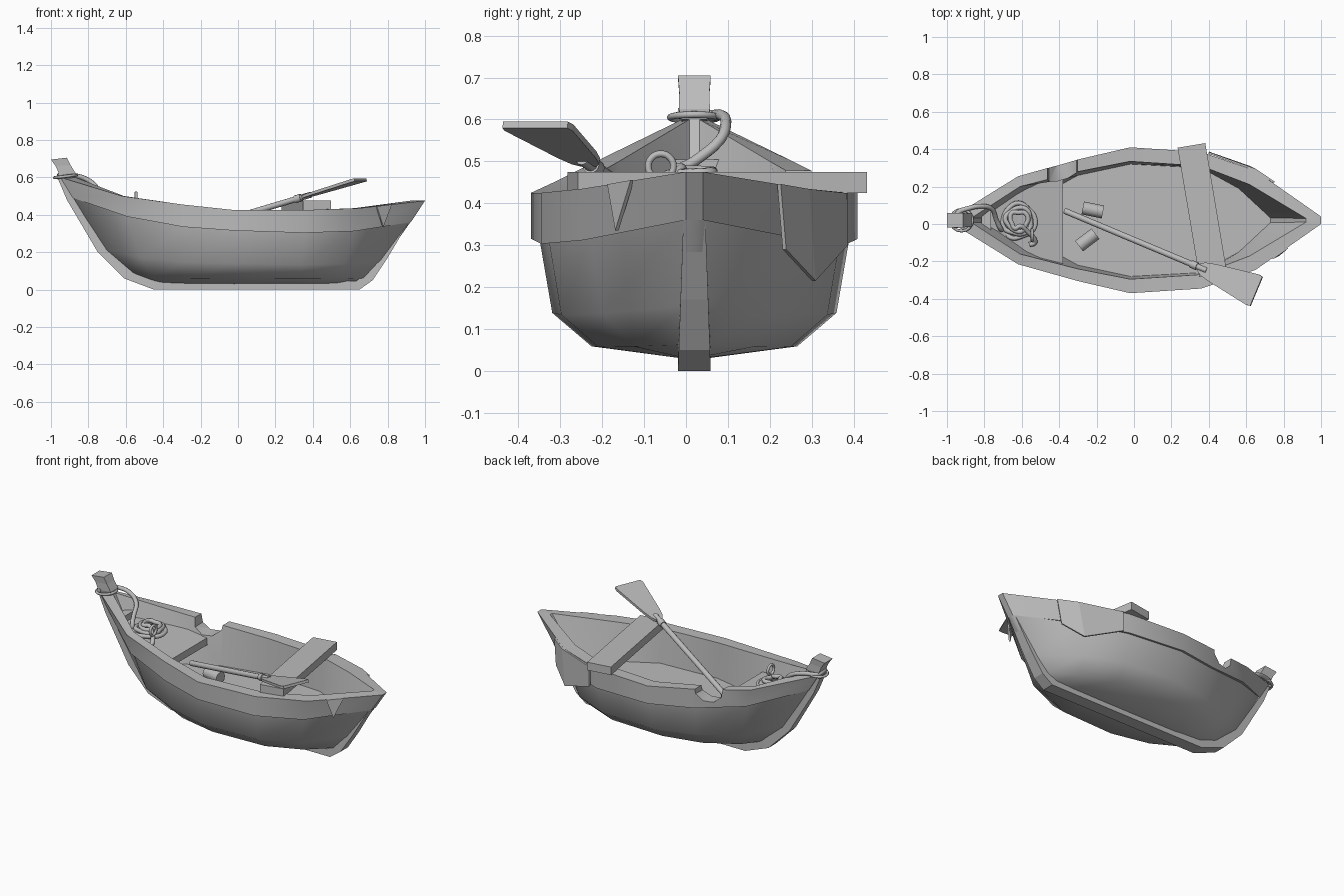
import bpy, bmesh, math
from mathutils import Vector

if "Cube" in bpy.data.objects:
    bpy.data.objects.remove(bpy.data.objects["Cube"])

CY = 0.02  # centreline of the hull

grey = bpy.data.materials.new("weathered_grey")
grey.use_nodes = True
grey.diffuse_color = (0.5, 0.5, 0.5, 1)
grey.node_tree.nodes["Principled BSDF"].inputs["Base Color"].default_value = (0.5, 0.5, 0.5, 1)


def finish(obj, angle=None):
    obj.data.materials.clear()
    obj.data.materials.append(grey)
    if angle:
        bpy.ops.object.select_all(action='DESELECT')
        obj.select_set(True)
        bpy.context.view_layer.objects.active = obj
        bpy.ops.object.shade_smooth_by_angle(angle=math.radians(angle))
    return obj


def make(name, verts, faces):
    mesh = bpy.data.meshes.new(name)
    mesh.from_pydata([tuple(v) for v in verts], [], faces)
    bm = bmesh.new()
    bm.from_mesh(mesh)
    bmesh.ops.recalc_face_normals(bm, faces=bm.faces)
    bm.to_mesh(mesh)
    bm.free()
    obj = bpy.data.objects.new(name, mesh)
    bpy.context.collection.objects.link(obj)
    return finish(obj)


def loft(name, rings):
    """Closed skin over rings whose points mirror end to end."""
    n = len(rings[0])
    faces = [(r * n + i, r * n + (i + 1) % n, (r + 1) * n + (i + 1) % n, (r + 1) * n + i)
             for r in range(len(rings) - 1) for i in range(n)]
    for base in (0, (len(rings) - 1) * n):
        faces += [(base + i, base + i + 1, base + n - 2 - i, base + n - 1 - i)
                  for i in range(n // 2 - 1)]
    return make(name, [p for ring in rings for p in ring], faces)


def mirrored(half):
    return ([(x, CY + y, z) for x, y, z in half]
            + [(x, CY - y, z) for x, y, z in reversed(half)])


def box(name, loc, size, turn=0):
    bpy.ops.mesh.primitive_cube_add(size=1, location=loc, rotation=(0, 0, turn))
    obj = bpy.context.object
    obj.name, obj.scale = name, size
    return finish(obj)


def rod(name, a, b, radius, sides=12):
    a, b = Vector(a), Vector(b)
    bpy.ops.mesh.primitive_cylinder_add(vertices=sides, radius=radius, depth=(b - a).length,
                                        location=(a + b) / 2)
    obj = bpy.context.object
    obj.name = name
    obj.rotation_euler = (b - a).to_track_quat('Z', 'Y').to_euler()
    return finish(obj, 40)


def rope(name, points, radius=0.014, cyclic=False):
    curve = bpy.data.curves.new(name, 'CURVE')
    curve.dimensions = '3D'
    curve.bevel_depth, curve.bevel_resolution, curve.resolution_u = radius, 2, 4
    curve.use_fill_caps = True
    spline = curve.splines.new('BEZIER')
    spline.bezier_points.add(len(points) - 1)
    for bp, p in zip(spline.bezier_points, points):
        bp.co = p
        bp.handle_left_type = bp.handle_right_type = 'AUTO'
    spline.use_cyclic_u = cyclic
    obj = bpy.data.objects.new(name, curve)
    bpy.context.collection.objects.link(obj)
    return finish(obj)


# Hull: rail x, half width, rail z, strake z, keel x, keel z, sharpness,
# then inner rail x and half width, floor x and half width
FLOOR = 0.21
stations = [
    (-.95, .03, .60, .49, -.47, .045, 1.0, -.87, .012, -.68, .012),
    (-.62, .235, .50, .39, -.42, .035, 1.8, -.61, .18, -.50, .13),
    (-.30, .325, .455, .335, -.25, .03, 1.1, -.30, .26, -.30, .24),
    (-.02, .39, .425, .315, -.02, .03, 1.0, -.02, .315, -.02, .30),
    (.36, .365, .425, .303, .33, .03, 1.0, .36, .29, .36, .28),
    (.65, .265, .435, .312, .52, .03, 1.3, .62, .19, .56, .17),
    (1.0, .02, .475, .36, .64, .03, 1.0, .92, .01, .73, .012)]
rings = []
for xt, w, zt, zs, xb, zb, p, xi, wi, xf, wf in stations:
    f1, f2, f3 = (.14, .5, .78) if xt < 0 else (.21, .62, .83)
    along = lambda f: xt + (xb - xt) * f
    rise = lambda f: zb + (zs - zb) * f
    rings.append(mirrored([
        (xf, wf, FLOOR), (xi, wi, zt), (xt, w, zt), (along(f1), w, zs),
        (along(f1), w * .95 ** p, zs + .004), (along(f2), w * .87 ** p, rise(.38)),
        (along(f3), w * .63 ** p, rise(.1)), (xb, w * .08, zb)]))
hull = loft("hull", rings)

# Broken notch in the left rail
cutter = rod("notch_cutter", (-.38, .15, .465), (-.38, .5, .475), .085, 9)
cutter.hide_render = True
cut = hull.modifiers.new("notch", 'BOOLEAN')
cut.operation, cut.object, cut.solver = 'DIFFERENCE', cutter, 'EXACT'
bpy.context.view_layer.objects.active = hull
bpy.ops.object.modifier_apply(modifier=cut.name)
bpy.data.objects.remove(cutter)
finish(hull, 48)

# Keel running up into stem and stern posts
outer = [(-.97, .61), (-.915, .48), (-.75, .2), (-.61, .06), (-.45, 0),
         (.65, 0), (.72, .05), (.8, .17), (.91, .355)]
inner = [(-.89, .61), (-.84, .48), (-.68, .2), (-.56, .09), (-.44, .045),
         (.63, .045), (.68, .08), (.74, .18), (.86, .355)]
width = lambda z: .039 - .035 * min(z, .4)
loft("keel", [mirrored([(a, width(c), c), (b, width(c), d)])
              for (a, c), (b, d) in zip(outer, inner)])

# Stem head
loft("stem_head", [mirrored([(a, w, c), (b, w, d)]) for a, c, b, d, w in (
    (-.965, .585, -.87, .60, .03), (-.955, .615, -.87, .625, .037),
    (-.975, .66, -.895, .665, .036), (-1.0, .695, -.915, .705, .039))])

# Bow deck and cross beam
loft("bow_deck", [mirrored([(x, w, z - .045), (x, w, z)]) for x, w, z in (
    (-.38, .243, .372), (-.62, .175, .425), (-.85, .02, .49))])
box("bow_beam", (-.79, .02, .485), (.05, .15, .04))

# Loose plank across the rails
box("seat_plank", (.365, .075, .45), (.15, .70, .05), math.radians(9.5))

# Oar: tapered blade on a round shaft
grip, tip = Vector((-.37, .07, .28)), Vector((.655, -.36, .587))
axis = tip - grip
side = Vector((-axis.y, axis.x, 0)).normalized()
up = axis.cross(side).normalized() * .008
rod("oar_shaft", grip, grip + axis * .74, .016)
rod("oar_collar", grip + axis * .66, grip + axis * .69, .021)
blade = []
for f, w in ((.70, .02), (.72, .036), (.77, .05), (.98, .088), (1.0, .084)):
    c = grip + axis * f
    blade.append([c - side * w - up, c - side * w + up, c + side * w + up, c + side * w - up])
loft("oar_blade", blade)

# Small floats lying on the floor
for i, (x, y, turn) in enumerate(((-.22, .075, -.2), (-.25, -.085, .65))):
    d = Vector((math.cos(turn), math.sin(turn), 0)) * .055
    c = Vector((x, y, FLOOR + .035))
    rod(f"float_{i + 1}", c - d, c + d, .035)


# Splintered planking plates on the stern quarters
def plate(name, verts, faces):
    obj = make(name, verts, faces)
    mod = obj.modifiers.new("thickness", 'SOLIDIFY')
    mod.thickness, mod.offset = .01, 0


plate("left_quarter_plate",
      [(.4, .38, .424), (.65, .29, .434), (.75, .222, .446),
       (.4, .382, .30), (.62, .305, .215), (.73, .235, .29)],
      [(0, 1, 4, 3), (1, 2, 5, 4)])
plate("right_quarter_plate",
      [(.74, -.184, .445), (.82, -.128, .455), (.775, -.165, .335)], [(0, 1, 2)])

# Mooring rope: round the stem head, then down into a coil and a loose tail
path = [(-.95, -.02, .615), (-.95, .05, .61), (-.88, .085, .61), (-.81, .095, .59),
        (-.76, .08, .55), (-.735, .02, .50), (-.71, -.03, .465)]
for i in range(30):
    t = math.pi + .5 + i * math.tau / 9
    r = .098 - .0021 * i + .007 * math.sin(i * 2.3)
    path.append((-.62 + r * math.cos(t), .02 + r * math.sin(t), .436 + .0016 * i))
path += [(-.57, -.04, .46), (-.54, -.07, .44), (-.53, -.1, .42), (-.56, -.11, .42)]
rope("mooring_rope", path, .013)
rope("rope_loop", [(-.545, CY - .08 + .03 * math.cos(a * math.tau / 8),
                    .488 + .03 * math.sin(a * math.tau / 8)) for a in range(8)], .008, True)
rope("stem_lashing", [(-.965, -.02, .6), (-.88, -.02, .61), (-.88, .06, .61), (-.965, .06, .6)],
     .008, True)
